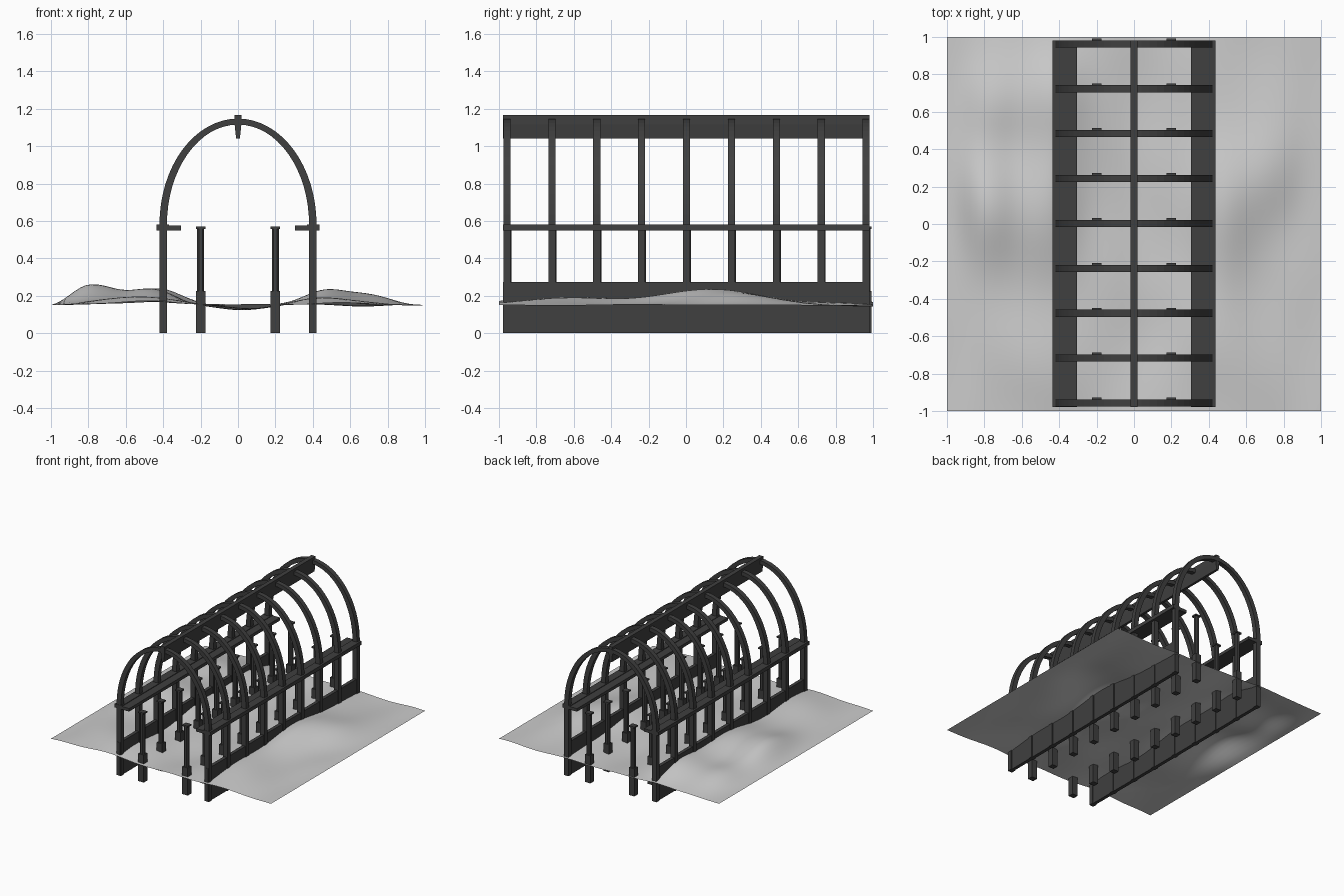
import bpy, bmesh, math

if "Cube" in bpy.data.objects:
    bpy.data.objects.remove(bpy.data.objects["Cube"])

FRAMES = [0.003 + 0.24 * i for i in range(-4, 5)]


def make_object(name, bm, smooth=False):
    bmesh.ops.recalc_face_normals(bm, faces=bm.faces[:])
    me = bpy.data.meshes.new(name)
    bm.to_mesh(me)
    bm.free()
    mat = bpy.data.materials.get("dark_iron") or bpy.data.materials.new("dark_iron")
    mat.diffuse_color = (0.05, 0.05, 0.05, 1)
    mat.use_nodes = True
    mat.node_tree.nodes["Principled BSDF"].inputs["Base Color"].default_value = mat.diffuse_color
    if name != "terrain":
        me.materials.append(mat)
    if smooth:
        me.polygons.foreach_set("use_smooth", [True] * len(me.polygons))
    ob = bpy.data.objects.new(name, me)
    bpy.context.collection.objects.link(ob)
    return ob


def prism(bm, pts, to3d, a, b):
    """Extrude a closed outline between two depths."""
    lo = [bm.verts.new(to3d(p, a)) for p in pts]
    hi = [bm.verts.new(to3d(p, b)) for p in pts]
    n = len(pts)
    bm.faces.new(lo)
    bm.faces.new(hi[::-1])
    for i in range(n):
        bm.faces.new((lo[i], lo[(i + 1) % n], hi[(i + 1) % n], hi[i]))


def along_y(p, d):
    return (p[0], d, p[1])


def box(bm, x0, x1, y0, y1, z0, z1):
    prism(bm, [(x0, z0), (x1, z0), (x1, z1), (x0, z1)], along_y, y0, y1)


# Arched frames: two legs joined by a half ellipse
outer, inner = [(0.42, 0)], [(0.38, 0)]
for i in range(33):
    a = math.pi * i / 32
    outer.append((0.42 * math.cos(a), 0.58 + 0.567 * math.sin(a)))
    inner.append((0.38 * math.cos(a), 0.58 + 0.535 * math.sin(a)))
outer.append((-0.42, 0))
inner.append((-0.38, 0))
for k, y in enumerate(FRAMES):
    bm = bmesh.new()
    rings = []
    for o, n in zip(outer, inner):
        rings.append([bm.verts.new(along_y(p, y + d)) for p, d in
                      ((o, -0.019), (n, -0.019), (n, 0.019), (o, 0.019))])
    for r, s in zip(rings, rings[1:]):
        for j in range(4):
            bm.faces.new((r[j], r[(j + 1) % 4], s[(j + 1) % 4], s[j]))
    bm.faces.new(rings[0])
    bm.faces.new(rings[-1][::-1])
    make_object(f"arch_frame_{k + 1}", bm)

# Ridge beam, tapering downward
bm = bmesh.new()
prism(bm, [(-0.018, 1.166), (-0.018, 1.115), (-0.01, 1.04),
           (0.01, 1.04), (0.018, 1.115), (0.018, 1.166)], along_y, -0.978, 0.98)
make_object("ridge_beam", bm)

for side, s in (("left", -1), ("right", 1)):
    # Shoulder rail: thick outer ledge and thinner inner shelf
    bm = bmesh.new()
    prism(bm, [(s * x, z) for x, z in ((0.436, 0.55), (0.305, 0.55), (0.305, 0.575),
               (0.37, 0.575), (0.37, 0.58), (0.436, 0.58))], along_y, -0.978, 0.98)
    make_object(f"{side}_rail", bm)

    # Low wall between the legs, almost flush with them
    bm = bmesh.new()
    box(bm, s * 0.386, s * 0.414, -0.978, 0.98, 0, 0.273)
    make_object(f"{side}_low_wall", bm)

    # Inner columns: plinth, chamfered shaft, capital
    for k, fy in enumerate(FRAMES):
        bm = bmesh.new()
        x, y = s * 0.2, fy + 0.006
        box(bm, x - 0.025, x + 0.025, y - 0.023, y + 0.023, 0, 0.226)
        w, c = 0.018, 0.009
        pts = [(w, -c), (w, c), (c, w), (-c, w), (-w, c), (-w, -c), (-c, -w), (c, -w)]
        prism(bm, pts, lambda p, d: (x + p[0], y + p[1], d), 0.226, 0.56)
        box(bm, x - 0.025, x + 0.025, y - 0.023, y + 0.023, 0.558, 0.57)
        make_object(f"{side}_column_{k + 1}", bm)

# Rolling terrain: hills (x, y, x spread, y spread, height) over a flat sheet
HILLS = [(-0.78, 0.08, 0.18, 0.34, 0.110), (-0.45, 0.15, 0.17, 0.42, 0.080),
         (-0.42, 0.72, 0.16, 0.26, 0.070), (-0.75, 0.65, 0.20, 0.22, 0.050),
         (-0.55, -0.75, 0.24, 0.32, 0.045), (0.46, 0.15, 0.16, 0.42, 0.072),
         (0.70, 0.25, 0.18, 0.26, 0.055), (0.48, -0.65, 0.20, 0.38, 0.038),
         (0.02, 0.10, 0.14, 0.60, -0.028), (0.15, -0.55, 0.15, 0.20, -0.015)]


def height(x, y):
    h = sum(a * math.exp(-((x - cx) / sx) ** 2 - ((y - cy) / sy) ** 2)
            for cx, cy, sx, sy, a in HILLS)
    h += 0.008 * math.sin(9 * x + 2 * y) * math.sin(7 * y - 3 * x)
    fade_x = min(1, (1 - abs(x)) / 0.2)
    return 0.15 + h * fade_x * (2 - fade_x)


bm = bmesh.new()
bmesh.ops.create_grid(bm, x_segments=64, y_segments=64, size=1)
for v in bm.verts:
    v.co.z = height(v.co.x, v.co.y)
make_object("terrain", bm, smooth=True)
